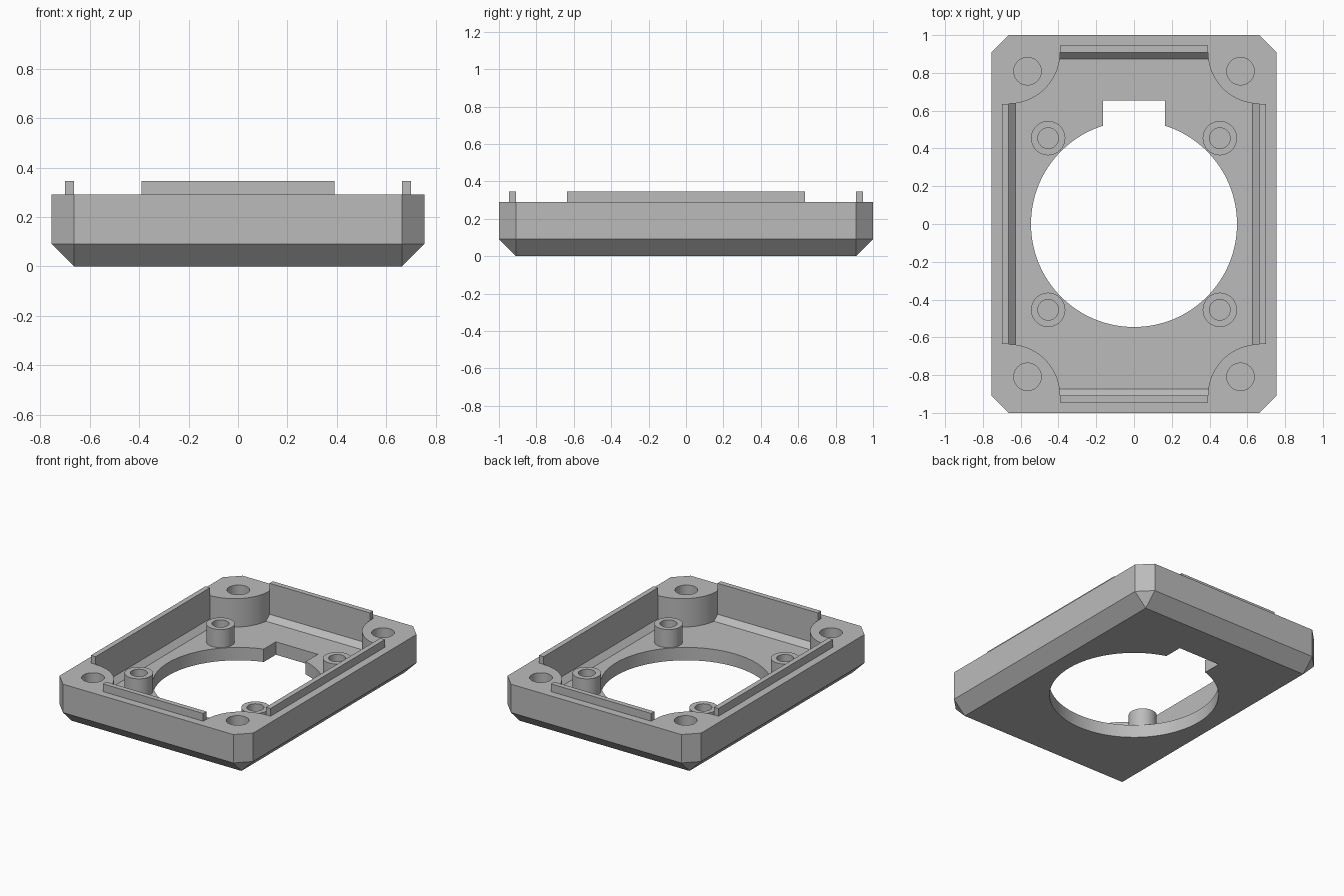
import bpy
import bmesh
from math import tau
from mathutils import Matrix, Vector

if "Cube" in bpy.data.objects:
    bpy.data.objects.remove(bpy.data.objects["Cube"], do_unlink=True)

U = 1 / 55                        # all sizes below are in small steps of 1/55 unit
HALF_X, HALF_Y = 41.5, 55.0       # outer half sizes
WALL, TOP, FLOOR = 5.0, 16.0, 5.0
IN_X, IN_Y = HALF_X - WALL, HALF_Y - WALL
BOSS_R, LIP_W, LIP_H = 15.0, 2.0, 3.0
SIGNS = [(x, y) for x in (-1, 1) for y in (-1, 1)]

grey = bpy.data.materials.new("plain grey")
grey.use_nodes = True
grey.diffuse_color = (0.5, 0.5, 0.5, 1)
grey.node_tree.nodes["Principled BSDF"].inputs["Base Color"].default_value = (0.5, 0.5, 0.5, 1)


def make_object(name, bm):
    bmesh.ops.scale(bm, vec=(U, U, U), verts=bm.verts)
    bmesh.ops.recalc_face_normals(bm, faces=bm.faces)
    mesh = bpy.data.meshes.new(name)
    bm.to_mesh(mesh)
    bm.free()
    obj = bpy.data.objects.new(name, mesh)
    bpy.context.collection.objects.link(obj)
    return obj


def hull(name, points):
    bm = bmesh.new()
    for p in points:
        bm.verts.new(p)
    bmesh.ops.convex_hull(bm, input=bm.verts)
    bmesh.ops.dissolve_limit(bm, angle_limit=0.01, verts=bm.verts, edges=bm.edges)
    return make_object(name, bm)


def rect(x, y, z):
    return [(sx * x, sy * y, z) for sx, sy in SIGNS]


def box(name, x0, x1, y0, y1, z0, z1):
    return hull(name, [(x, y, z) for x in (x0, x1) for y in (y0, y1) for z in (z0, z1)])


def cylinder(name, x, y, r, z0, z1, sides=64):
    bm = bmesh.new()
    bmesh.ops.create_cone(bm, cap_ends=True, segments=sides, radius1=r, radius2=r,
                          depth=z1 - z0, matrix=Matrix.Translation((x, y, (z0 + z1) / 2)))
    return make_object(name, bm)


def cut(target, cutter):
    mod = target.modifiers.new("cut", "BOOLEAN")
    mod.operation = "DIFFERENCE"
    mod.solver = "EXACT"
    mod.object = cutter
    bpy.context.view_layer.objects.active = target
    bpy.ops.object.modifier_apply(modifier=mod.name)
    bpy.data.objects.remove(cutter, do_unlink=True)


def finish(obj):
    obj.data.materials.clear()
    obj.data.materials.append(grey)
    for face in obj.data.polygons:
        face.material_index = 0
    bpy.ops.object.select_all(action="DESELECT")
    obj.select_set(True)
    bpy.context.view_layer.objects.active = obj
    bpy.ops.object.shade_smooth_by_angle()


# Outer block: square foot flaring to a clipped-corner rim
outline = rect(IN_X, IN_Y, 0)
for z in (WALL, TOP):
    outline += rect(IN_X, HALF_Y, z) + rect(HALF_X, IN_Y, z)
housing = hull("housing", outline)

# Cavity with a sloped foot, leaving rounded corner bosses
cavity = hull("cavity_cutter", rect(IN_X - 2, IN_Y - 2, FLOOR)
              + rect(IN_X, IN_Y, FLOOR + 2) + rect(IN_X, IN_Y, TOP + 8))
for sx, sy in SIGNS:
    cut(cavity, cylinder("boss_cutter", sx * IN_X, sy * IN_Y, BOSS_R, 0, TOP + 12, 96))
cut(housing, cavity)

# Round opening with a square notch at the back
cut(housing, cylinder("opening_cutter", 0, 0, 30, -5, FLOOR + 3, 128))
cut(housing, box("notch_cutter", -9, 9, 0, 36, -5, FLOOR + 3))

# Blind screw holes in the corner bosses
for sx, sy in SIGNS:
    cut(housing, cylinder("screw_hole_cutter", sx * 31, sy * 44.5, 4, FLOOR, TOP + 5))
finish(housing)

# Thin locating lips on the rim, between the bosses
lip_x, lip_y = IN_X - BOSS_R, IN_Y - BOSS_R
for s, side, end in ((-1, "right", "front"), (1, "left", "back")):
    finish(box(side + "_lip", s * IN_X, s * (IN_X + LIP_W), -lip_y, lip_y, TOP, TOP + LIP_H))
    finish(box(end + "_lip", -lip_x, lip_x, s * IN_Y, s * (IN_Y + LIP_W), TOP, TOP + LIP_H))

# Hollow standoffs around the opening
for sx, sy in SIGNS:
    bm = bmesh.new()
    ring = [bm.verts.new((r, 0, z)) for r, z in ((3, FLOOR), (3, 12), (5, 12), (5, FLOOR))]
    edges = [bm.edges.new(pair) for pair in zip(ring, ring[1:])]
    bmesh.ops.spin(bm, geom=ring + edges, cent=(0, 0, 0), axis=(0, 0, 1),
                   angle=tau, steps=48)
    bmesh.ops.remove_doubles(bm, verts=bm.verts, dist=0.001)
    bmesh.ops.translate(bm, vec=Vector((sx * 25, sy * 25, 0)), verts=bm.verts)
    name = ("back" if sy > 0 else "front") + ("_left" if sx > 0 else "_right") + "_standoff"
    finish(make_object(name, bm))
